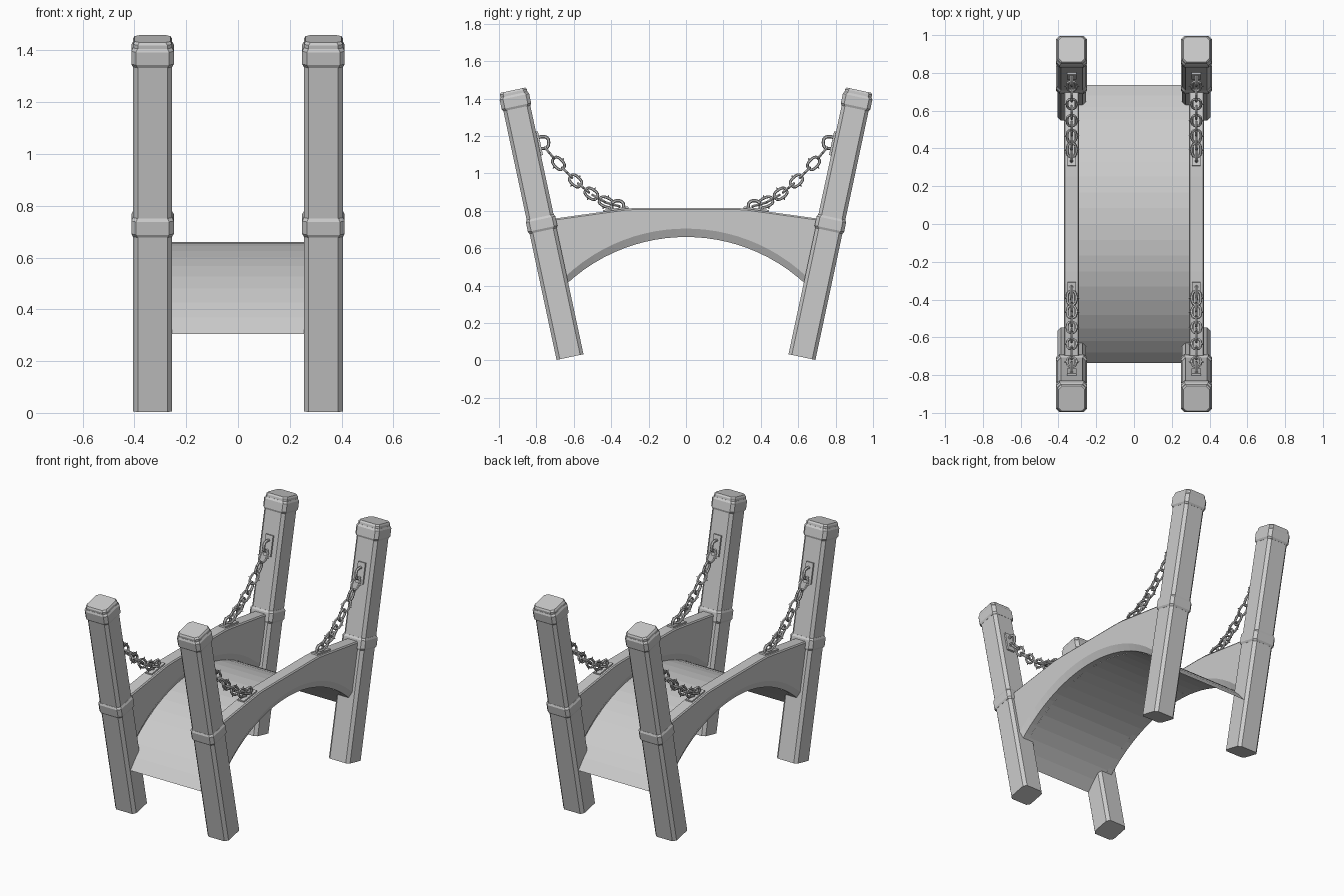
import bpy, bmesh, math
from mathutils import Vector, Matrix

cube = bpy.data.objects.get("Cube")
if cube:
    bpy.data.objects.remove(cube, do_unlink=True)

stone = bpy.data.materials.new("light_grey_stone")
stone.use_nodes = True
colour = (0.6, 0.6, 0.6, 1)
stone.diffuse_color = colour
stone.node_tree.nodes["Principled BSDF"].inputs["Base Color"].default_value = colour

POST_X = 0.33
LEAN = math.atan2(0.305, 1.427)


def finish(bm, name, mirror=(False, False), closed=True):
    """Turn a bmesh into a named object, mirrored across the centre planes."""
    if closed:
        bmesh.ops.recalc_face_normals(bm, faces=bm.faces)
    mesh = bpy.data.meshes.new(name)
    bm.to_mesh(mesh)
    bm.free()
    mesh.materials.append(stone)
    obj = bpy.data.objects.new(name, mesh)
    bpy.context.collection.objects.link(obj)
    if any(mirror):
        mod = obj.modifiers.new("mirror", 'MIRROR')
        mod.use_axis = (mirror[0], mirror[1], False)
        mod.use_mirror_merge = False
    return obj


def loft(bm, sections, loop=False):
    """Skin a list of closed sections; cap the ends or join them in a loop."""
    rings = [[bm.verts.new(p) for p in s] for s in sections]
    pairs = list(zip(rings, rings[1:]))
    if loop:
        pairs.append((rings[-1], rings[0]))
    for a, b in pairs:
        for i in range(len(a)):
            j = (i + 1) % len(a)
            bm.faces.new((a[i], a[j], b[j], b[i]))
    if not loop:
        bm.faces.new(rings[0])
        bm.faces.new(rings[-1])


def octagon(hx, hy, cut, z):
    """Rectangle with chamfered corners at height z."""
    pts = []
    for sx, sy in ((1, 1), (-1, 1), (-1, -1), (1, -1)):
        pair = [(sx * hx, sy * (hy - cut), z), (sx * (hx - cut), sy * hy, z)]
        pts += pair if sx * sy > 0 else pair[::-1]
    return pts


def chamfered_prism(bm, matrix, steps):
    """steps holds (height, growth) pairs along the leaning post."""
    loft(bm, [[matrix @ Vector(p) for p in octagon(0.075 + g, 0.0735 + g, 0.018, t)]
              for t, g in steps])


def ring(bm, centre, u, v, a, b, r, n=14, sides=6):
    """Rounded link in the u-v plane, half length a and half width b."""
    w = u.cross(v)
    sections = []
    for i in range(n):
        t = 2 * math.pi * i / n
        c, s = math.cos(t), math.sin(t)
        # squared-off oval
        p = centre + u * a * math.copysign(abs(c) ** 0.75, c) \
            + v * b * math.copysign(abs(s) ** 0.75, s)
        out = (u * c / a + v * s / b).normalized()
        sections.append([p + r * (out * math.cos(k * math.tau / sides)
                                  + w * math.sin(k * math.tau / sides))
                         for k in range(sides)])
    loft(bm, sections, loop=True)


def plate(bm, centre, size, angle):
    m = Matrix.Translation(centre) @ Matrix.Rotation(angle, 4, 'X') \
        @ Matrix.Diagonal((*size, 1))
    bmesh.ops.create_cube(bm, size=1, matrix=m)


# Leaning corner posts with raised bands
post_frame = Matrix.Translation((POST_X, 0.62, 0.018)) @ Matrix.Rotation(-LEAN, 4, 'X')
bm = bmesh.new()
chamfered_prism(bm, post_frame, [(0, 0), (1.449, 0), (1.459, -0.006)])
finish(bm, "corner_posts", (True, True))

bm = bmesh.new()
for low, high in ((0.69, 0.765), (1.36, 1.435)):
    chamfered_prism(bm, post_frame, [(low, 0.001), (low + 0.012, 0.007),
                                     (high - 0.012, 0.007), (high, 0.001)])
finish(bm, "post_bands", (True, True))

# Arched deck
RADIUS, CROWN = 0.9385, 0.66


def arch(y):
    return CROWN - RADIUS + math.sqrt(RADIUS ** 2 - y ** 2)


def rail_top(y):
    return 0.815 - 0.14 * max(0, abs(y) - 0.3)


bm = bmesh.new()
reach = math.asin(0.735 / RADIUS)
rows = []
for i in range(21):
    y = RADIUS * math.sin(reach * (i / 10 - 1))
    rows.append([bm.verts.new((x, y, arch(y))) for x in (-0.31, 0.31)])
for (a, b), (c, d) in zip(rows, rows[1:]):
    bm.faces.new((a, b, d, c))
finish(bm, "arched_deck", closed=False)

# Side walls with chamfered lower rim and top edges
bm = bmesh.new()
sections = []
for i in range(25):
    s = i / 12 - 1
    yb, yt = 0.66 * s, 0.755 * s
    zb, zt = arch(yb), rail_top(yt)
    half = [(0.02, yb, zb), (0.04, yb, zb + 0.045), (0.04, yt, zt - 0.008), (0.034, yt, zt)]
    sections.append([(POST_X + x, y, z) for x, y, z in half]
                    + [(POST_X - x, y, z) for x, y, z in half[::-1]])
loft(bm, sections)
finish(bm, "side_walls", (True, False))

# Mounting plates on the posts and on the walls
bm = bmesh.new()
plate(bm, (POST_X, 0.786, 1.16), (0.052, 0.016, 0.13), -LEAN)
plate(bm, (POST_X, 0.375, 0.808), (0.046, 0.135, 0.012), -0.14)
finish(bm, "chain_plates", (True, True))

# Eye rings on the plates
X, Y, Z = Vector((1, 0, 0)), Vector((0, 1, 0)), Vector((0, 0, 1))
bm = bmesh.new()
for y, z in ((0.766, 1.165), (0.365, 0.822)):
    ring(bm, Vector((POST_X, y, z)), Y, Z, 0.032, 0.032, 0.009)
finish(bm, "eye_rings", (True, True))

# Sagging chains with alternating links and small studs
start, sag, end = (Vector((POST_X, y, z)) for y, z in
                   ((0.755, 1.14), (0.53, 0.86), (0.375, 0.83)))
LINKS = 9
bm = bmesh.new()
for i in range(LINKS):
    t = (i + 0.5) / LINKS
    centre = start * (1 - t) ** 2 + sag * 2 * t * (1 - t) + end * t ** 2
    along = ((sag - start) * (1 - t) + (end - sag) * t).normalized()
    across = X if i % 2 == 0 else along.cross(X)
    ring(bm, centre, along, across, 0.037, 0.024, 0.0075)
    for side in (-1, 1):
        out = across * side
        m = Matrix.Translation(centre + out * 0.034) @ out.to_track_quat('Z', 'Y').to_matrix().to_4x4()
        bmesh.ops.create_cone(bm, cap_ends=True, segments=4, radius1=0.007,
                              radius2=0.001, depth=0.014, matrix=m)
finish(bm, "chains", (True, True))
